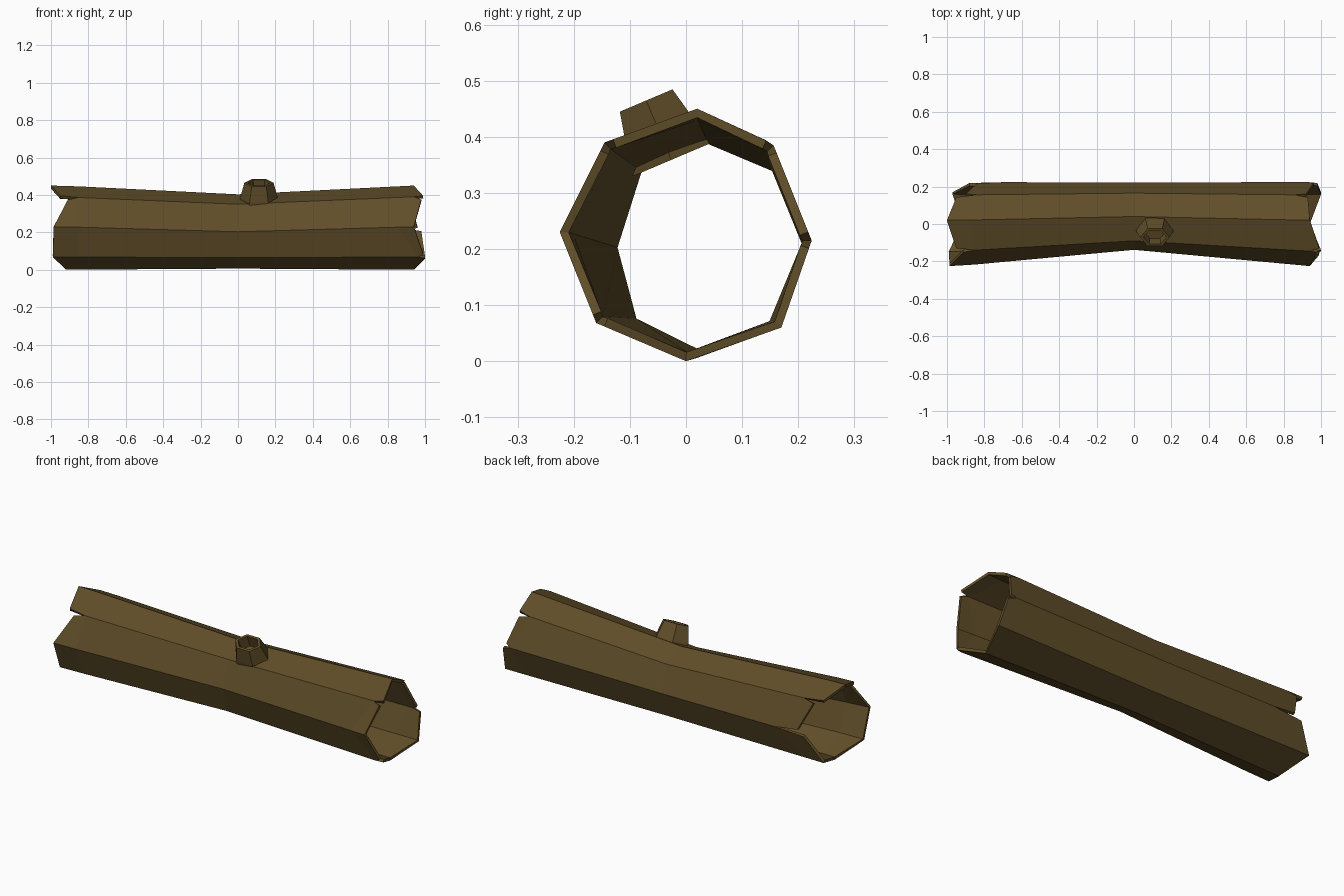
import bpy, bmesh, math
from mathutils import Vector

if "Cube" in bpy.data.objects:
    bpy.data.objects.remove(bpy.data.objects["Cube"])

bark = bpy.data.materials.new("bark brown")
bark.diffuse_color = (0.118, 0.076, 0.022, 1)
bark.use_nodes = True
bark.node_tree.nodes["Principled BSDF"].inputs["Base Color"].default_value = bark.diffuse_color


def make(name, bm):
    me = bpy.data.meshes.new(name)
    bm.to_mesh(me)
    bm.free()
    me.materials.append(bark)
    ob = bpy.data.objects.new(name, me)
    bpy.context.collection.objects.link(ob)
    return ob


# Octagonal sections (y, z), bottom corner first, turning toward +y
END = [(0, 0), (.17, .06), (.224, .215), (.155, .388),
       (.02, .45), (-.145, .39), (-.225, .23), (-.16, .068)]
MID = [(.02, .006), (.16, .06), (.222, .21), (.165, .35),
       (.04, .403), (-.09, .35), (-.138, .203), (-.1, .065)]

# Per corner: (x on the preceding panel, x on the following panel, crack tip x)
LEFT = [(-.92, -.92, -.85), (-.97, -.97, -.85), (-.88, -.84, -.70), (-.90, -.95, -.84),
        (-1.0, -1.0, -.85), (-.95, -.91, -.85), (-.985, -.985, -.85), (-.99, -.99, -.85)]
RIGHT = [(.94, .94, .85), (1.0, 1.0, .85), (.98, .96, .93), (.92, .93, .86),
         (.94, .94, .85), (.99, .98, .94), (.94, .94, .85), (.99, 1.0, .965)]
CRACKS = {-1: {2, 3, 5}, 1: {2, 3, 5, 7}}


def corner(k, x):
    m, e = Vector(MID[k % 8]), Vector(END[k % 8])
    p = m.lerp(e, min(1, abs(x) / .94))
    return Vector((x, p.x, p.y))


def end_point(k, other, sign, x):
    """Corner at the broken end, pulled into its own panel where cracked."""
    p = corner(k, x)
    if k % 8 in CRACKS[sign]:
        p = p.lerp(corner(other, x), .09)
    return p


# Hollow trunk: eight bark panels, split apart at the cracked corners
bm = bmesh.new()
for k in range(8):
    n = (k + 1) % 8
    a = [end_point(k, n, -1, LEFT[k][1]), corner(k, LEFT[k][2]), corner(k, 0),
         corner(k, RIGHT[k][2]), end_point(k, n, 1, RIGHT[k][1])]
    b = [end_point(n, k, -1, LEFT[n][0]), corner(n, LEFT[n][2]), corner(n, 0),
         corner(n, RIGHT[n][2]), end_point(n, k, 1, RIGHT[n][0])]
    for i in range(4):
        bm.faces.new([bm.verts.new(p) for p in (a[i], b[i], b[i + 1], a[i + 1])])
bmesh.ops.remove_doubles(bm, verts=bm.verts, dist=.0005)
trunk = make("hollow_trunk", bm)
wall = trunk.modifiers.new("wall", 'SOLIDIFY')
wall.thickness = .016
wall.offset = -1

# Broken branch stub: tapered hexagonal cup standing on the upper front panel
across, up = Vector((0, .92, .39)), Vector((0, -.39, .92))
base = Vector((.112, -.03, .368))


def hexagon(bm, rx, ry, h):
    return [bm.verts.new(base + up * h
                         + Vector((1, 0, 0)) * rx * math.cos(i * math.pi / 3)
                         + across * ry * math.sin(i * math.pi / 3) / .866)
            for i in range(6)]


bm = bmesh.new()
rings = [hexagon(bm, *r) for r in
         [(.10, .074, -.01), (.10, .070, .02), (.078, .051, .105), (.062, .039, .105), (.055, .034, .04)]]
for lo, hi in zip(rings, rings[1:]):
    for i in range(6):
        j = (i + 1) % 6
        bm.faces.new((lo[i], lo[j], hi[j], hi[i]))
bm.faces.new(rings[-1])
bmesh.ops.recalc_face_normals(bm, faces=bm.faces)
make("branch_stub", bm)
